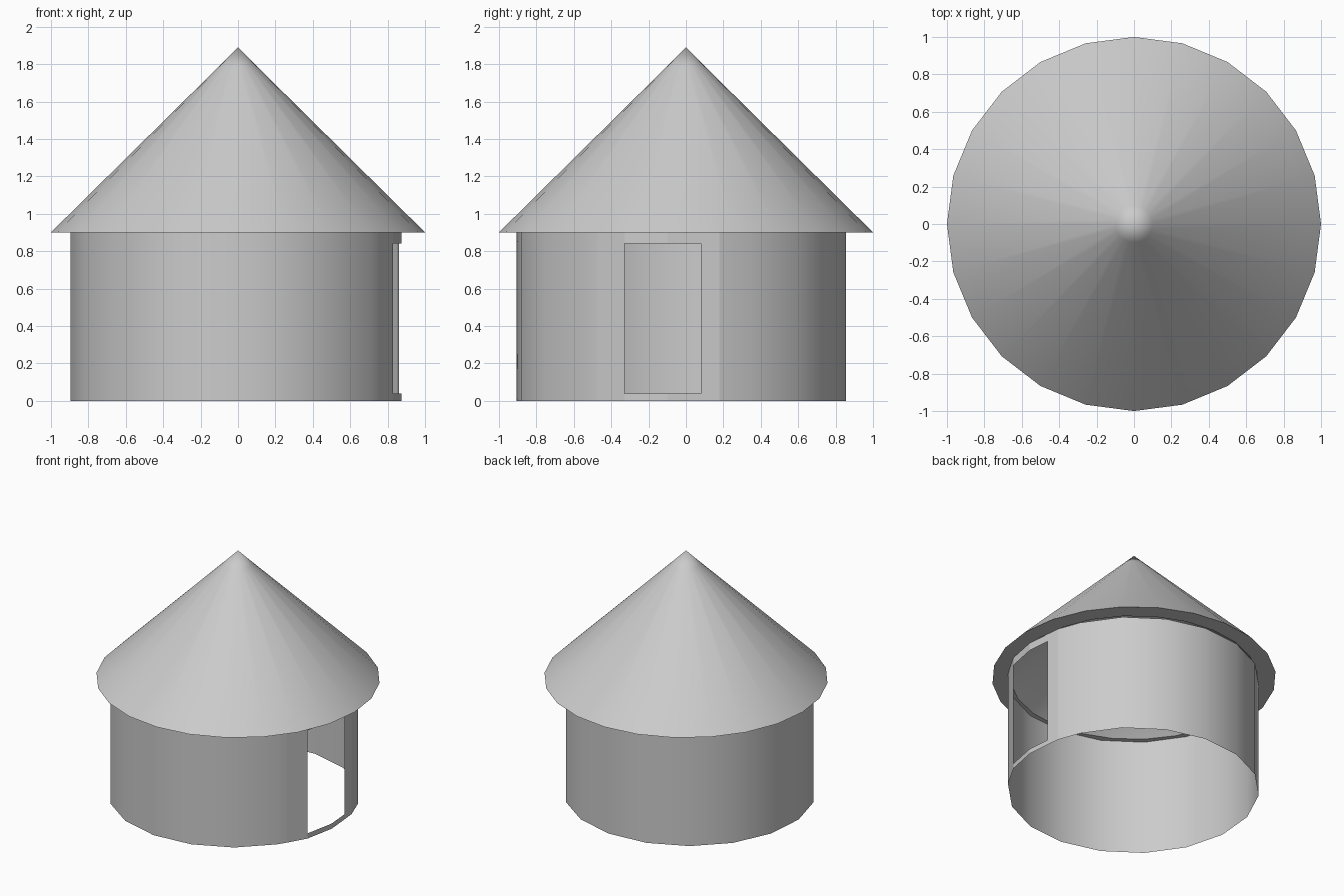
import bpy, bmesh
from math import cos, sin, radians, pi

cube = bpy.data.objects.get("Cube")
if cube:
    bpy.data.objects.remove(cube)

GREY = (0.6, 0.6, 0.6, 1)
mat = bpy.data.materials.new("plain grey")
mat.use_nodes = True
mat.diffuse_color = GREY
mat.node_tree.nodes["Principled BSDF"].inputs["Base Color"].default_value = GREY


def finish(name, bm):
    mesh = bpy.data.meshes.new(name)
    bm.to_mesh(mesh)
    bm.free()
    mesh.materials.append(mat)
    obj = bpy.data.objects.new(name, mesh)
    bpy.context.collection.objects.link(obj)
    return obj


# Round wall: columns run around the hut, starting and ending at the doorway
CX, CY, R = -0.015, -0.025, 0.885
columns = [(CX + R * cos(radians(a)), CY + R * sin(radians(a)))
           for a in range(25, 326, 20)]
door = [(0.75, -0.47), (0.83, -0.33), (0.875, -0.10), (0.86, 0.08), (0.85, 0.18)]
columns += door
count = len(columns)
first_door = count - len(door)
opening = (first_door + 1, first_door + 2)
levels = [0, 0.04, 0.84, 0.9]

bm = bmesh.new()
rows = [[bm.verts.new((x, y, z)) for x, y in columns] for z in levels]
for i in range(count):
    j = (i + 1) % count
    for k in range(len(levels) - 1):
        if i in opening and k == 1:
            continue  # doorway hole
        face = bm.faces.new((rows[k][i], rows[k][j], rows[k + 1][j], rows[k + 1][i]))
        face.smooth = not first_door <= i < count - 1
# Crisp edges where the curved wall meets the flat door surround
for row, above in zip(rows, rows[1:]):
    for i in (first_door, count - 1):
        edge = bm.edges.get((row[i], above[i]))
        if edge:
            edge.smooth = False
finish("wall", bm)

# Conical roof with an eave ring underneath and an open inside
SIDES = 24
profile = [(0.10, 1.79), (0.93, 0.97), (1.0, 0.9), (0.87, 0.9)]
bm = bmesh.new()
tip = bm.verts.new((0, 0, 1.89))
inner_tip = bm.verts.new((0, 0, 1.76))
rings = [[bm.verts.new((r * cos(2 * pi * i / SIDES), r * sin(2 * pi * i / SIDES), z))
          for i in range(SIDES)] for r, z in profile]
for i in range(SIDES):
    j = (i + 1) % SIDES
    bm.faces.new((tip, rings[0][i], rings[0][j]))
    for upper, lower in zip(rings, rings[1:]):
        bm.faces.new((upper[i], lower[i], lower[j], upper[j]))
    bm.faces.new((inner_tip, rings[-1][j], rings[-1][i]))
    for ring in rings[2:]:
        bm.edges.get((ring[i], ring[j])).smooth = False
for face in bm.faces:
    face.smooth = True
finish("roof", bm)
